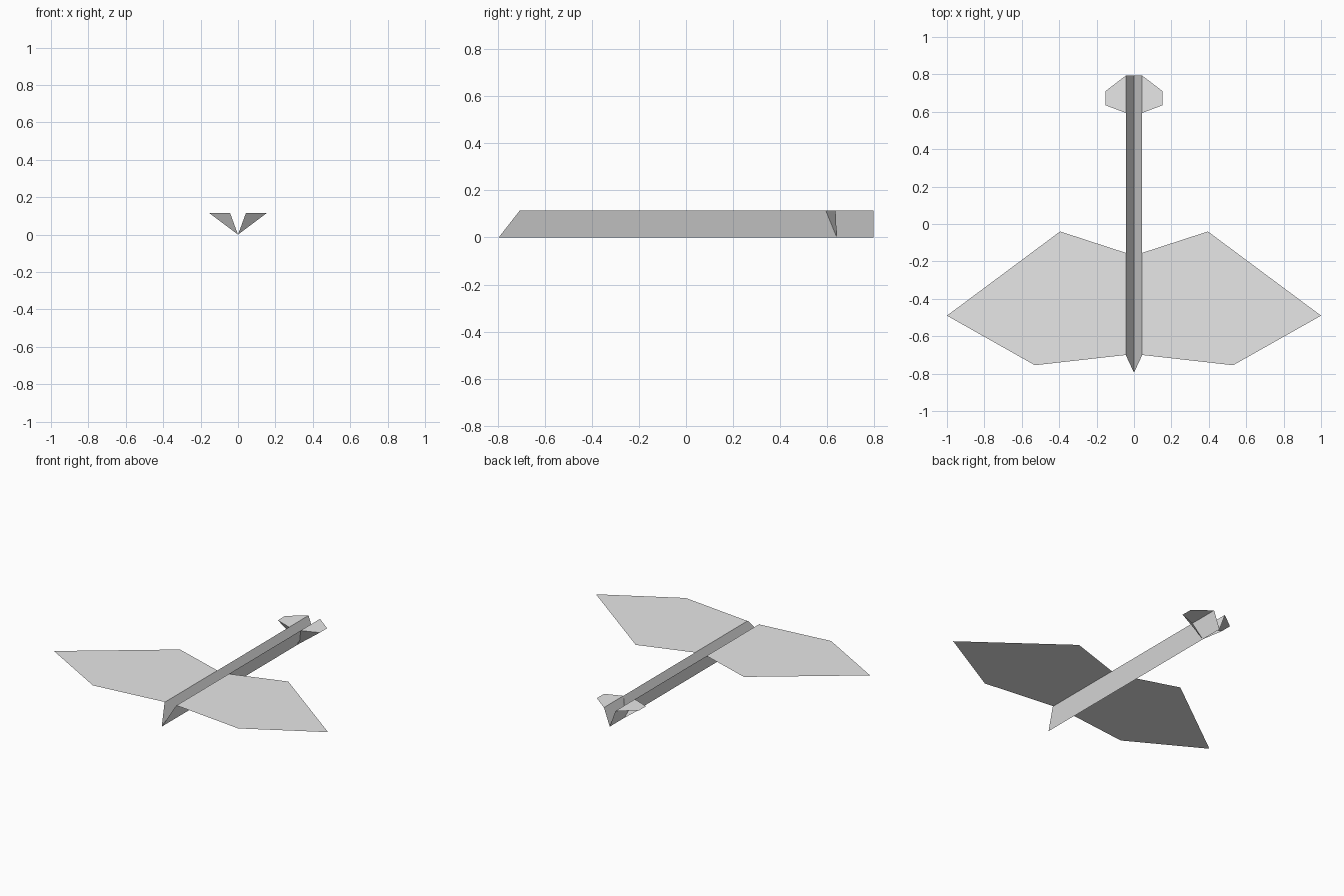
import bpy
import bmesh

cube = bpy.data.objects.get("Cube")
if cube:
    bpy.data.objects.remove(cube, do_unlink=True)

# Single light paper colour
paper = bpy.data.materials.new("light_paper")
paper.use_nodes = True
paper.diffuse_color = (0.8, 0.8, 0.8, 1)
paper.node_tree.nodes["Principled BSDF"].inputs["Base Color"].default_value = (0.8, 0.8, 0.8, 1)

TOP = 0.115    # height of the wing plane
EDGE = 0.042   # half width of the open top of the folded body


def sheet(name, points):
    """Make one thin sheet from its left (+x) outline and mirror it to the right."""
    mesh = bpy.data.meshes.new(name)
    bm = bmesh.new()
    bm.faces.new([bm.verts.new(p) for p in points])
    bm.to_mesh(mesh)
    bm.free()
    mesh.materials.append(paper)
    obj = bpy.data.objects.new(name, mesh)
    bpy.context.collection.objects.link(obj)
    mirror = obj.modifiers.new("Mirror", 'MIRROR')
    mirror.use_axis[0] = True
    mirror.merge_threshold = 0.0005
    return obj


# Folded V-shaped body with a slanted nose
sheet("folded_body", [(0, -0.795, 0), (0, 0.795, 0),
                      (EDGE, 0.795, TOP), (EDGE, -0.705, TOP)])

# Flat main wings
sheet("main_wings", [(x, y, TOP) for x, y in
                     [(EDGE, -0.70), (0.53, -0.755), (1.0, -0.49),
                      (0.395, -0.04), (EDGE, -0.155)]])

# Small flat tail wings
sheet("tail_wings", [(x, y, TOP) for x, y in
                     [(EDGE, 0.593), (0.153, 0.635), (0.153, 0.71), (EDGE, 0.795)]])

# Braces from the keel to the front edge of the tail wings
sheet("tail_braces", [(0, 0.64, 0), (0, 0.62, 0),
                      (EDGE, 0.593, TOP), (0.153, 0.635, TOP)])
